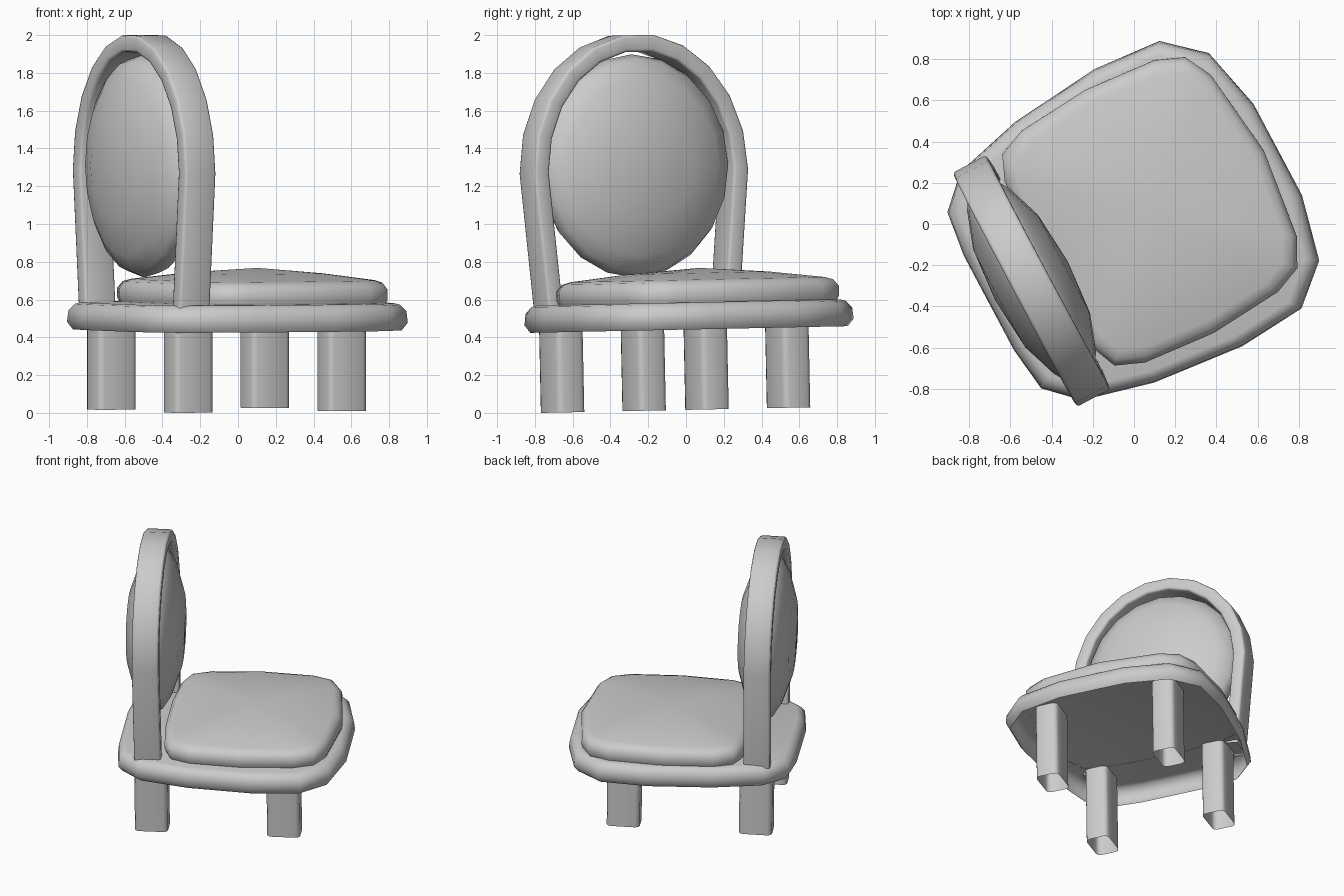
import bpy, bmesh, math
from mathutils import Matrix, Vector

if "Cube" in bpy.data.objects:
    bpy.data.objects.remove(bpy.data.objects["Cube"])

# Chair is built facing +X, then turned and very slightly tipped
PLACE = (Matrix.Translation((0, 0, 0.016)) @ Matrix.Rotation(0.021, 4, 'X')
         @ Matrix.Rotation(math.radians(28), 4, 'Z'))


def loft(name, rings, cap_end=False, apex=None, apex_start=None, angle=50):
    """Skin closed rings of points; optionally close the ends."""
    bm = bmesh.new()
    vr = [[bm.verts.new(PLACE @ Vector(p)) for p in r] for r in rings]
    n = len(rings[0])
    for a, b in zip(vr, vr[1:]):
        for i in range(n):
            j = (i + 1) % n
            bm.faces.new((a[i], a[j], b[j], b[i]))
    if cap_end:
        bm.faces.new(vr[-1])
    for tip, ring in ((apex, vr[-1]), (apex_start, vr[0])):
        if tip:
            t = bm.verts.new(PLACE @ Vector(tip))
            for i in range(n):
                bm.faces.new((ring[i], ring[(i + 1) % n], t))
    bmesh.ops.recalc_face_normals(bm, faces=bm.faces)
    me = bpy.data.meshes.new(name)
    bm.to_mesh(me)
    bm.free()
    ob = bpy.data.objects.new(name, me)
    bpy.context.collection.objects.link(ob)
    bpy.context.view_layer.objects.active = ob
    ob.select_set(True)
    bpy.ops.object.shade_smooth_by_angle(angle=math.radians(angle))
    ob.select_set(False)
    return ob


def mirrored(half):
    return half + [(x, -y) for x, y in reversed(half) if y > 0]


def scaled(outline, c, s, z):
    return [(c[0] + (x - c[0]) * s, c[1] + y * s, z) for x, y in outline]


def rounded_rect(w, h, r):
    """Rectangle outline with softened corners."""
    pts = []
    for k, (sx, sy) in enumerate(((1, 1), (-1, 1), (-1, -1), (1, -1))):
        for s in range(3):
            a = math.radians(90 * k + 45 * s)
            pts.append((sx * (w / 2 - r) + r * math.cos(a),
                        sy * (h / 2 - r) + r * math.sin(a)))
    return pts


# Seat base: rounded shell, open underneath
base = mirrored([(0.79, 0.25), (0.715, 0.57), (0.53, 0.735), (0.19, 0.762),
                 (-0.27, 0.717), (-0.62, 0.628), (-0.768, 0.484), (-0.797, 0.26)])
loft("seat_base", [scaled(base, (0, 0), s, z) for s, z in
                   ((0.965, 0.425), (1.0, 0.465), (0.992, 0.525), (0.955, 0.56), (0.92, 0.568))],
     cap_end=True)

# Seat cushion: low dome
cush = mirrored([(0.73, 0.0), (0.675, 0.445), (0.605, 0.58), (0.468, 0.637), (0.1, 0.667),
                 (-0.262, 0.637), (-0.4, 0.58), (-0.45, 0.46), (-0.475, 0.2)])
loft("seat_cushion", [scaled(cush, (0.13, 0.03), s, z) for s, z in
                      ((0.985, 0.565), (1.0, 0.59), (1.0, 0.64), (0.96, 0.675), (0.9, 0.688),
                       (0.5, 0.723))],
     apex=(0.13, 0.03, 0.75))

# Legs: hollow rounded posts
sect = rounded_rect(0.23, 0.165, 0.03)
for xn, cx in (("front", 0.38), ("back", -0.54)):
    for yn, cy in (("left", 0.413), ("right", -0.453)):
        loft(f"{xn}_{yn}_leg",
             [[(cx + x, cy + y, z) for x, y in sect] for z in (0.0, 0.567)])

# Backrest frame: arch swept with a soft rectangular section
BX, BY = -0.556, 0.013
path = [(0.53, 0.55)]
N = 11
for i in range(N + 1):
    a = math.pi * i / N
    path.append((0.598 * math.cos(a), 1.27 + 0.681 * math.sin(a)))
path.append((-0.53, 0.55))
sect = rounded_rect(0.185, 0.09, 0.016)
rings = []
for i, (y, z) in enumerate(path):
    p, q = path[max(i - 1, 0)], path[min(i + 1, len(path) - 1)]
    t = Vector((q[0] - p[0], q[1] - p[1])).normalized()
    out = Vector((t.y, -t.x))
    rings.append([(BX + u, BY + y + out.x * v, z + out.y * v) for u, v in sect])
loft("backrest_frame", rings)

# Backrest pad: round pillow bulging on both sides
S = 20
rings = []
for r, x in ((0.27, -0.178), (0.45, -0.115), (0.535, -0.06), (0.56, 0),
             (0.535, 0.06), (0.45, 0.115), (0.27, 0.178)):
    rings.append([(BX + x, BY + r * math.cos(2 * math.pi * k / S),
                   1.297 + 1.055 * r * math.sin(2 * math.pi * k / S)) for k in range(S)])
loft("backrest_pad", rings, apex=(BX + 0.2, BY, 1.297), apex_start=(BX - 0.2, BY, 1.297))
